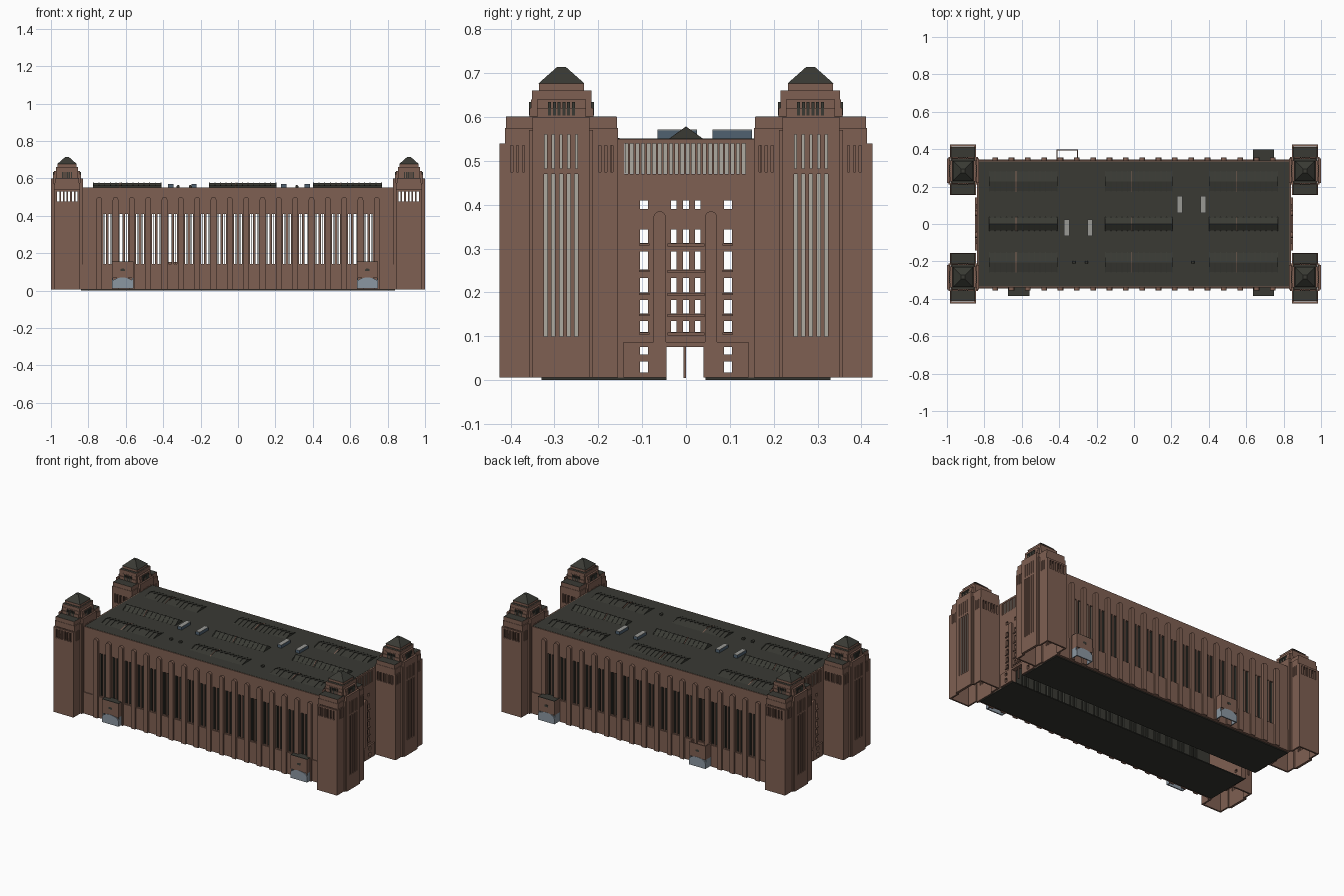
import bpy, bmesh, math

if "Cube" in bpy.data.objects:
    bpy.data.objects.remove(bpy.data.objects["Cube"])

def material(name, r, g, b):
    m = bpy.data.materials.new(name)
    m.diffuse_color = (r, g, b, 1)
    m.use_nodes = True
    m.node_tree.nodes["Principled BSDF"].inputs["Base Color"].default_value = m.diffuse_color
    return m

BRICK = material("brown brick", .212, .116, .084)
ROOF = material("dark roofing", .041, .042, .034)
FLOOR = material("dark floor", .036, .036, .029)
PALE = material("pale glazing", .42, .40, .35)
STEEL = material("blue grey steel", .26, .31, .36)
DUCT = material("blue duct", .08, .12, .16)
DUCTTOP = material("grey metal", .32, .32, .30)
BASE = .006

# ---- helpers -------------------------------------------------------------
def frustum(bm, a, z0, b, z1):
    ring = lambda r, z: [bm.verts.new((r[i], r[j], z)) for i, j in ((0, 2), (1, 2), (1, 3), (0, 3))]
    lo, hi = ring(a, z0), ring(b, z1)
    bm.faces.new(lo[::-1])
    bm.faces.new(hi)
    for i in range(4):
        j = (i + 1) % 4
        bm.faces.new((lo[i], lo[j], hi[j], hi[i]))

def box(bm, x0, x1, y0, y1, z0, z1):
    frustum(bm, (x0, x1, y0, y1), z0, (x0, x1, y0, y1), z1)

def prism(bm, axis, profile, a, b):
    """Extrude a (u, z) profile along x or y from a to b."""
    pt = (lambda k, u, z: (k, u, z)) if axis == 'x' else (lambda k, u, z: (u, k, z))
    p = [bm.verts.new(pt(a, u, z)) for u, z in profile]
    q = [bm.verts.new(pt(b, u, z)) for u, z in profile]
    bm.faces.new(p)
    bm.faces.new(q[::-1])
    for i in range(len(p)):
        j = (i + 1) % len(p)
        bm.faces.new((p[i], q[i], q[j], p[j]))

def arch(c, w, z0, spring, rise, n=10):
    """Profile of an upright with a rounded head."""
    return [(c - w, z0), (c + w, z0)] + [
        (c + w * math.cos(math.pi * i / n), spring + rise * math.sin(math.pi * i / n)) for i in range(n + 1)]

def panel(bm, axis, a, b, u0, u1, z0, z1, holes):
    """Wall from a to b in thickness, with (u0, u1, z0, z1) openings."""
    us = sorted({round(v, 5) for h in holes for v in h[:2]} | {u0, u1})
    zs = sorted({round(v, 5) for h in holes for v in h[2:]} | {z0, z1})
    verts, faces = {}, []
    def vert(u, z):
        if (u, z) not in verts:
            verts[u, z] = bm.verts.new((a, u, z) if axis == 'x' else (u, a, z))
        return verts[u, z]
    for ul, ur in zip(us, us[1:]):
        for zl, zh in zip(zs, zs[1:]):
            u, z = (ul + ur) / 2, (zl + zh) / 2
            if not any(h[0] < u < h[1] and h[2] < z < h[3] for h in holes):
                faces.append(bm.faces.new((vert(ul, zl), vert(ur, zl), vert(ur, zh), vert(ul, zh))))
    new = bmesh.ops.extrude_face_region(bm, geom=faces, use_keep_orig=True)['geom']
    bmesh.ops.translate(bm, vec=(b - a, 0, 0) if axis == 'x' else (0, b - a, 0),
                        verts=[v for v in new if isinstance(v, bmesh.types.BMVert)])

def slots(start, pitch, n, w, z0, z1):
    return [(start + i * pitch, start + i * pitch + w, z0, z1) for i in range(n)]

def part(name, mat, build, mx=False, my=False):
    bm = bmesh.new()
    build(bm)
    bmesh.ops.recalc_face_normals(bm, faces=bm.faces)
    me = bpy.data.meshes.new(name)
    bm.to_mesh(me)
    bm.free()
    me.materials.append(mat)
    ob = bpy.data.objects.new(name, me)
    bpy.context.collection.objects.link(ob)
    if mx or my:
        m = ob.modifiers.new("mirror", 'MIRROR')
        m.use_axis = (mx, my, False)
        m.use_mirror_merge = False

# ---- long walls with window strips and round-headed piers -----------------
PITCH = .0873
PIERS = [(i - 8.5) * PITCH for i in range(18)]
BAYS = [p + PITCH / 2 for p in PIERS[:-1]]
WINDOWS = [(c + s - .0095, c + s + .0095, .142, .41) for c in BAYS for s in (-.0145, .0145)]

part("long_wall", BRICK, lambda bm: panel(bm, 'y', .325, .340, -.84, .84, BASE, .55, WINDOWS), my=True)
part("wall_lining", ROOF, lambda bm: panel(bm, 'y', .318, .325, -.815, .815, BASE, .54, WINDOWS), my=True)

def piers(bm):
    for p in PIERS:
        prism(bm, 'y', arch(p, .015, BASE, .485, .015), .34, .356)
part("piers", BRICK, piers, my=True)

def window_bars(bm):
    for u0, u1, z0, z1 in WINDOWS:
        c = (u0 + u1) / 2
        box(bm, c - .0012, c + .0012, .320, .334, z0, z1)
        for e in (u0 + .001, u1 - .001):
            box(bm, e - .001, e + .001, .320, .334, z0, z1)
part("window_bars", ROOF, window_bars, my=True)
part("plinth", BRICK, lambda bm: box(bm, -.83, .83, .34, .345, BASE, .14), my=True)

# ---- end walls -----------------------------------------------------------
ROWS = [(.39, .41), (.313, .343), (.252, .293), (.20, .233), (.152, .183), (.11, .135)]
LOW = [(-.105, -.087, .058, .076), (.087, .105, .058, .076),
       (-.105, -.087, .017, .042), (.087, .105, .017, .042), (-.045, .04, BASE, .075)]

def end_wall(bm):
    holes = LOW + slots(-.14, .01275, 22, .0075, .47, .54)
    for z0, z1 in ROWS:
        holes += [(c - w, c + w, z0, z1) for c, w in
                  ((-.096, .009), (-.028, .0065), (0, .0065), (.027, .0065), (.096, .009))]
    panel(bm, 'x', .82, .84, -.322, .322, BASE, .55, holes)
part("end_wall", BRICK, end_wall, mx=True)
part("end_base", BRICK, lambda bm: panel(bm, 'x', .84, .85, -.143, .143, BASE, .087, LOW), mx=True)
part("end_glazing", PALE, lambda bm: box(bm, .832, .836, -.139, .139, .471, .539), mx=True)

def end_trim(bm):
    for c in (.057, -.060):
        prism(bm, 'x', arch(c, .014, .087, .371, .014), .84, .85)
    for z0, z1 in ROWS[1:]:
        box(bm, .84, .846, -.042, .042, z0 - .008, z0 - .001)
        for s in (-1, 1):
            box(bm, .84, .846, s * .095 - .012, s * .095 + .012, z0 - .006, z0 - .001)
    box(bm, .83, .84, -.006, 0, .005, .075)
part("end_trim", BRICK, end_trim, mx=True)

# ---- corner towers (one quarter, mirrored) ---------------------------------
def tower(bm):
    face = slots(.858, .0195, 6, .011, .475, .53)
    side = slots(.167, .0135, 3, .005, .475, .535) + slots(.368, .0135, 3, .005, .475, .535)
    mid = [(.215, .355, BASE, .54)]
    for y in (.415, .155):
        panel(bm, 'y', y, y + .01, .845, .985, BASE, .54, face)
    for x in (.975, .845):
        panel(bm, 'x', x, x + .01, .165, .415, BASE, .54, side + mid)
    # baffles behind the side slots
    box(bm, .914, .917, .36, .41, .46, .54)
    box(bm, .914, .917, .17, .20, .46, .54)
    # projecting centre bay with tall slots
    tall = slots(.246, .0175, 5, .008, .10, .47) + slots(.2475, .0175, 5, .005, .482, .56)
    panel(bm, 'x', .985, 1.0, .22, .35, BASE, .60, tall)
    panel(bm, 'x', .83, .845, .22, .35, BASE, .60, tall)
    for y in (.212, .350):
        box(bm, .835, .855, y, y + .008, BASE, .57)
        box(bm, .975, .992, y, y + .008, BASE, .57)
    # stepped crown
    box(bm, .845, .982, .155, .413, .54, .575)
    box(bm, .850, .978, .157, .411, .575, .60)
    for d, z in ((0, .62), (.004, .64)):
        box(bm, .840 + d, .988 - d, .228, .340, .54, z)
        box(bm, .856, .972, .211 + d, .357 - d, .54, z)
    box(bm, .855, .973, .216, .351, .64, .66)
    box(bm, .863, .965, .233, .335, .66, .676)
part("corner_tower", BRICK, tower, True, True)

def tower_glazing(bm):
    for x in (.991, .836):
        box(bm, x, x + .003, .235, .335, .09, .57)
part("tower_glazing", PALE, tower_glazing, True, True)

def crown_fins(bm):
    for i in range(6):
        y = .2535 + i * .0108
        box(bm, .983, .9895, y, y + .007, .603, .634)
        box(bm, .8385, .845, y, y + .007, .603, .634)
    for i in range(5):
        x = .887 + i * .0115
        box(bm, x, x + .007, .2098, .216, .603, .634)
        box(bm, x, x + .007, .352, .3582, .603, .634)
part("crown_fins", ROOF, crown_fins, True, True)
part("tower_roof", ROOF, lambda bm: frustum(bm, (.861, .967, .231, .337), .676,
                                            (.904, .924, .274, .294), .714), True, True)
def tower_ledges(bm):
    box(bm, .851, .977, .158, .410, .60, .6008)
    box(bm, .858, .970, .219, .348, .66, .6608)
part("tower_ledges", ROOF, tower_ledges, True, True)

# ---- roof, skylights and floor --------------------------------------------
part("roof", ROOF, lambda bm: box(bm, -.832, .832, -.335, .335, .5405, .551))
part("platform", FLOOR, lambda bm: box(bm, -.84, .84, .045, .33, 0, BASE), my=True)

SKY_X = [(-.775, -.41), (-.155, .205), (.40, .77)]
SKY_Y = [(-.26, -.15, .563), (-.036, .036, .575), (.172, .284, .563)]

def gable(y0, y1, z, grow=0):
    return [(y0 - grow, .55), (y1 + grow, .55), ((y0 + y1) / 2, z + grow)]

def skylights(bm):
    for x0, x1 in SKY_X:
        for y0, y1, z in SKY_Y:
            prism(bm, 'x', gable(y0, y1, z), x0, x1)
            for i in range(13):
                x = x0 + (x1 - x0 - .005) * i / 12
                prism(bm, 'x', gable(y0, y1, z, .003), x, x + .005)
part("skylights", ROOF, skylights)

def sky_joints(bm):
    for x0, x1 in SKY_X:
        for y0, y1, z in SKY_Y:
            c = x0 + (x1 - x0) * .39
            prism(bm, 'x', gable(y0, y1, z, .0035), c, c + .004)
part("skylight_joints", BRICK, sky_joints)

# ---- rooftop units and vents -----------------------------------------------
def units(bm, z0, z1):
    for x, y in ((-.36, -.02), (-.235, -.02), (.245, .105), (.37, .105)):
        box(bm, x - .014, x + .014, y - .045, y + .045, z0, z1)
part("air_units", DUCT, lambda bm: units(bm, .55, .5695))
part("air_unit_tops", DUCTTOP, lambda bm: units(bm, .5695, .571))

def vents(bm):
    for x in (-.32, -.255, .315):
        prism(bm, 'y', arch(x, .008, .55, .558, .006, 6), -.212, -.198)
part("roof_vents", FLOOR, vents)

# ---- entrance porches: (centre x, side, depth); the last has no roof ----------
PORCHES = [(-.617, -1, .385), (.692, -1, .385), (.692, 1, .398), (-.357, 1, .398)]
def porch_shell(bm, z0, z1, front):
    for x, s, d in PORCHES:
        if front:
            box(bm, x - .057, x + .057, *sorted((s * (d - .006), s * d)), z0, z1)
        for e in (-1, 1):
            box(bm, x + e * .054 - .003, x + e * .054 + .003, *sorted((s * .34, s * (d - .006))), z0, z1)
part("porch_walls", BRICK, lambda bm: porch_shell(bm, .066, .152, True))

def porch_doors(bm):
    porch_shell(bm, .01, .066, False)
    for x, s, d in PORCHES:
        prism(bm, 'y', arch(x, .057, .01, .042, .028, 12), s * (d - .006), s * (d + .001))
part("porch_doors", STEEL, porch_doors)

def porch_dark(bm):
    for x, s, d in PORCHES:
        if (x, s) != (-.357, 1):
            box(bm, x - .057, x + .057, *sorted((s * .34, s * d)), .152, .155)
        prism(bm, 'y', arch(x, .012, .104, .112, .006, 6), s * (d - .002), s * (d + .001))
part("porch_roof_and_window", ROOF, porch_dark)
